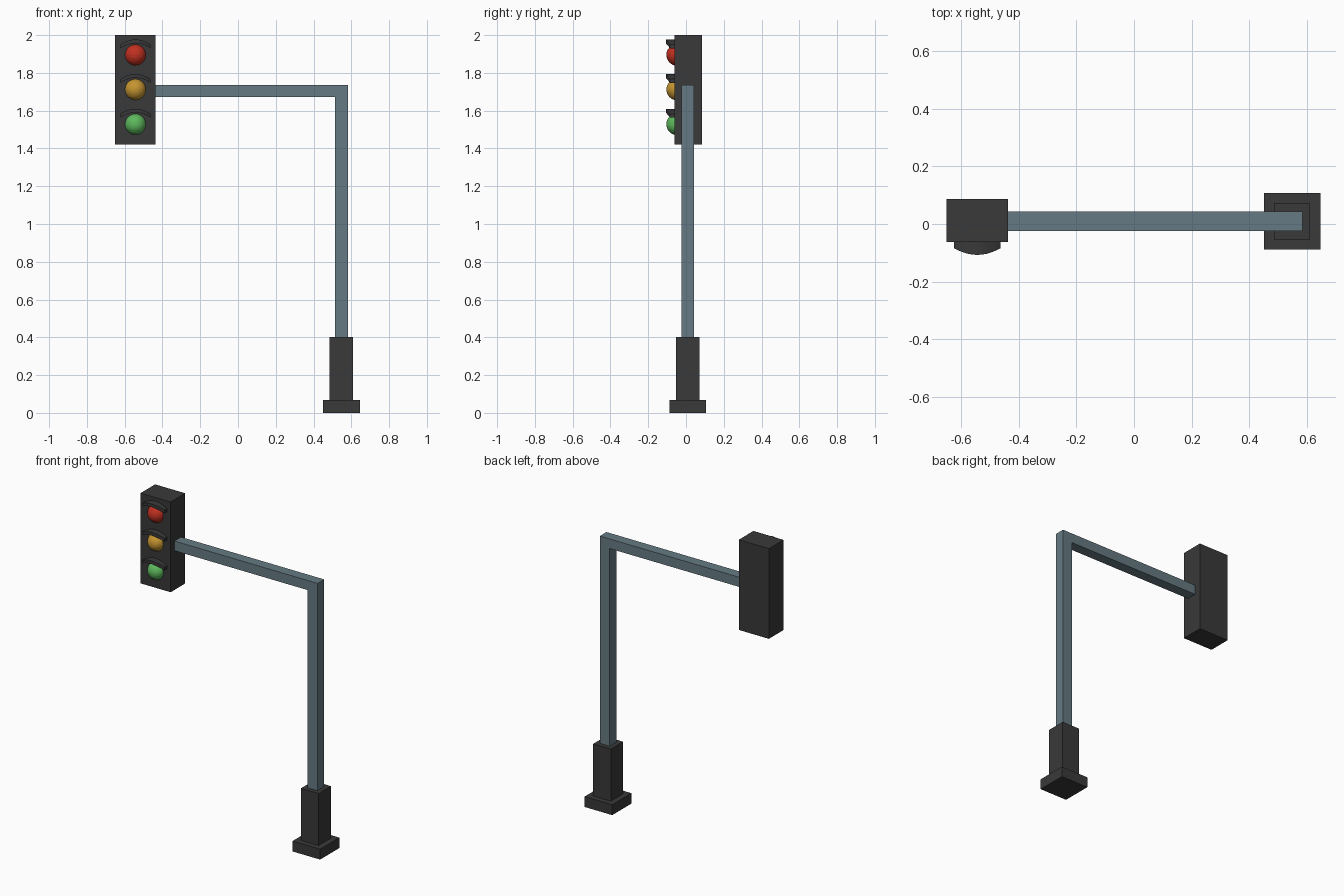
import bpy, bmesh
from mathutils import Matrix

if "Cube" in bpy.data.objects:
    bpy.data.objects.remove(bpy.data.objects["Cube"])


def material(name, rgb):
    m = bpy.data.materials.new(name)
    m.diffuse_color = (*rgb, 1)
    m.use_nodes = True
    m.node_tree.nodes["Principled BSDF"].inputs["Base Color"].default_value = m.diffuse_color
    return m


DARK = material("dark_grey", (0.041, 0.041, 0.041))
STEEL = material("blue_grey", (0.133, 0.195, 0.227))
LENSES = [("red", (0.53, 0.03, 0.015), 1.895),
          ("amber", (0.56, 0.30, 0.03), 1.712),
          ("green", (0.11, 0.48, 0.11), 1.528)]


def finish(name, bm, mat):
    bmesh.ops.recalc_face_normals(bm, faces=bm.faces)
    me = bpy.data.meshes.new(name)
    bm.to_mesh(me)
    bm.free()
    me.materials.append(mat)
    ob = bpy.data.objects.new(name, me)
    bpy.context.collection.objects.link(ob)
    return ob


def box(name, lo, hi, mat):
    bm = bmesh.new()
    size = [b - a for a, b in zip(lo, hi)]
    mid = [(a + b) / 2 for a, b in zip(lo, hi)]
    bmesh.ops.create_cube(bm, size=1, matrix=Matrix.Translation(mid) @ Matrix.Diagonal((*size, 1)))
    return finish(name, bm, mat)


# Base foot, sleeve and signal housing
box("base_foot", (0.45, -0.088, 0), (0.646, 0.107, 0.067), DARK)
box("base_sleeve", (0.485, -0.053, 0.067), (0.61, 0.072, 0.402), DARK)
box("signal_housing", (-0.65, -0.062, 1.42), (-0.436, 0.086, 2.0), DARK)

# Pole and arm: one L profile extruded through its depth
profile = [(0.513, 0.40), (0.583, 0.40), (0.583, 1.735),
           (-0.44, 1.735), (-0.44, 1.673), (0.513, 1.673)]
bm = bmesh.new()
face = bm.faces.new([bm.verts.new((x, -0.024, z)) for x, z in profile])
ext = bmesh.ops.extrude_face_region(bm, geom=[face])
bmesh.ops.translate(bm, vec=(0, 0.067, 0),
                    verts=[g for g in ext["geom"] if isinstance(g, bmesh.types.BMVert)])
finish("pole_and_arm", bm, STEEL)


# Curved visor: arched strip whose front edge bows outward
def visor(name, cx, top, steps=10):
    bm = bmesh.new()
    rings = []
    for i in range(steps + 1):
        u = 2 * i / steps - 1
        x, z = cx + 0.08 * u, top - 0.027 * u * u
        front = -0.107 + 0.023 * u * u
        rings.append([bm.verts.new(p) for p in (
            (x, front, z), (x, -0.058, z), (x, -0.058, z - 0.02), (x, front, z - 0.02))])
    for a, b in zip(rings, rings[1:]):
        for k in range(4):
            bm.faces.new((a[k], a[k - 1], b[k - 1], b[k]))
    bm.faces.new(rings[0])
    bm.faces.new(rings[-1])
    return finish(name, bm, DARK)


# Lenses, each with a visor above it
for colour, rgb, z in LENSES:
    bm = bmesh.new()
    bmesh.ops.create_uvsphere(bm, u_segments=32, v_segments=16, radius=0.057,
                              matrix=Matrix.Translation((-0.543, -0.047, z)))
    finish(colour + "_lens", bm, material(colour, rgb))
    visor(colour + "_visor", -0.543, z + 0.082)
